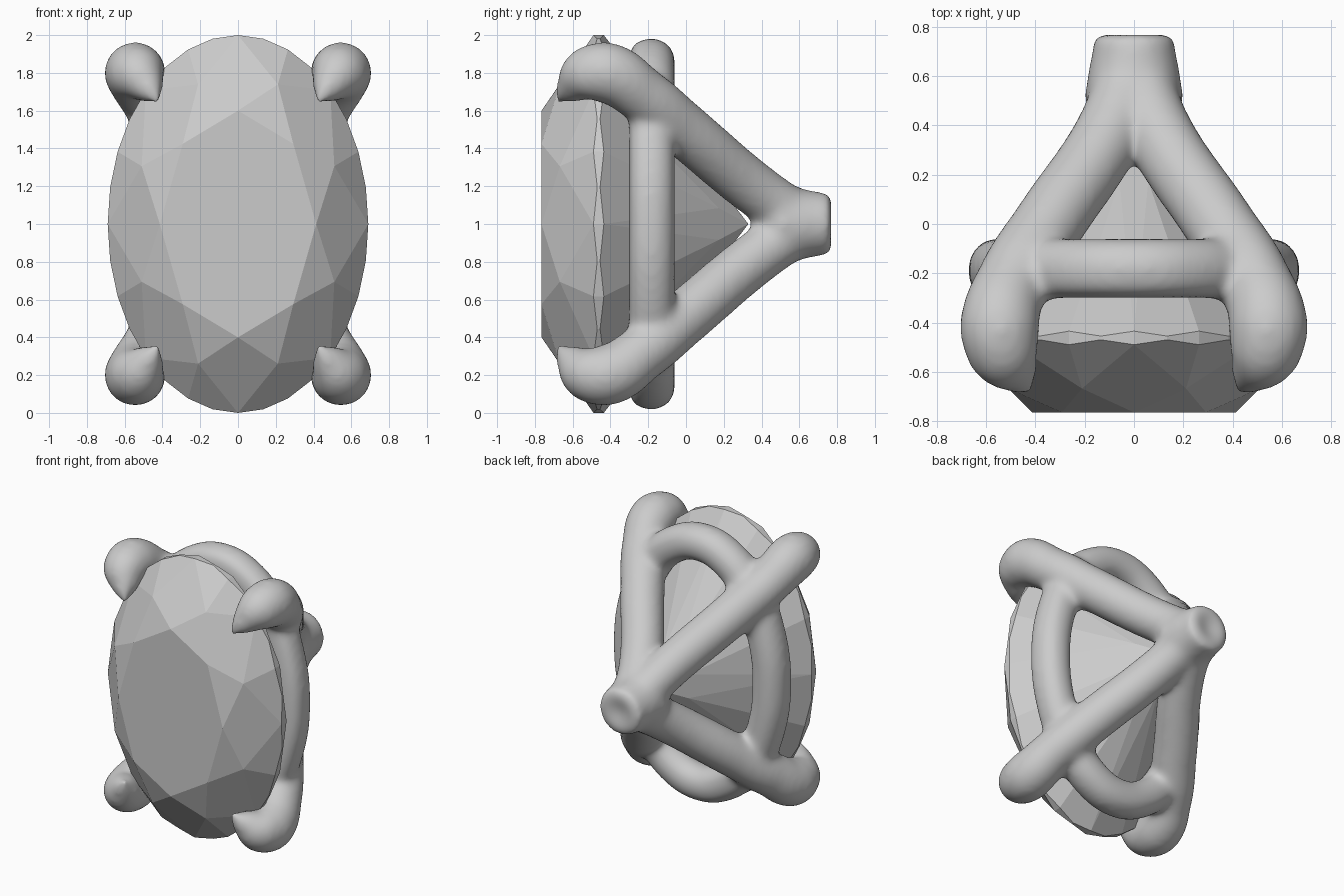
import bpy, bmesh
from math import sin, cos, pi

if "Cube" in bpy.data.objects:
    bpy.data.objects.remove(bpy.data.objects["Cube"])

A, B = 0.69, 1.0            # oval half width and half height


def oval(bm, deg, r, y):
    t = deg * pi / 180
    return bm.verts.new((A * r * sin(t), y, 1 + B * r * cos(t)))


# Faceted oval stone
bm = bmesh.new()
table = [oval(bm, 45 * k, 0.6, -0.765) for k in range(8)]
star = [oval(bm, 45 * k + 22.5, 0.8, -0.668) for k in range(8)]
upper = [oval(bm, 11.25 * k, 1, -0.47 if k % 2 else -0.49) for k in range(32)]
lower = [oval(bm, 11.25 * k, 1, -0.455 if k % 2 else -0.435) for k in range(32)]
pav = [oval(bm, 45 * k + 22.5, 0.22, 0.174) for k in range(8)]
culet = bm.verts.new((0, 0.33, 1))
bm.faces.new(table)
for k in range(8):
    n, g = (k + 1) % 8, 4 * k
    g4 = (g + 4) % 32
    bm.faces.new((table[k], table[n], star[k]))
    bm.faces.new((table[k], star[k], upper[g], star[k - 1]))
    bm.faces.new((culet, pav[k], lower[g], pav[k - 1]))
    for ring, mid in ((upper, star[k]), (lower, pav[k])):
        bm.faces.new((mid, ring[g], ring[g + 1], ring[g + 2]))
        bm.faces.new((mid, ring[g + 2], ring[g + 3], ring[g4]))
for i in range(32):
    j = (i + 1) % 32
    bm.faces.new((upper[i], upper[j], lower[j], lower[i]))
bmesh.ops.recalc_face_normals(bm, faces=bm.faces)
me = bpy.data.meshes.new("oval_gem")
bm.to_mesh(me)
bm.free()
bpy.context.collection.objects.link(bpy.data.objects.new("oval_gem", me))

# Setting: round tubes of varying radius
cu = bpy.data.curves.new("setting", 'CURVE')
cu.dimensions = '3D'
cu.bevel_depth = 1.0
cu.bevel_resolution = 6
cu.resolution_u = 10
cu.use_fill_caps = True


def tube(points, cyclic=False):
    s = cu.splines.new('BEZIER')
    s.bezier_points.add(len(points) - 1)
    s.use_cyclic_u = cyclic
    for p, (x, y, z, r) in zip(s.bezier_points, points):
        p.co = (x, y, z)
        p.radius = r
        p.handle_left_type = p.handle_right_type = 'AUTO'


# Four prongs, mirrored in x and about z = 1 (z given from the centre)
prong = [(0.01, 0.60, 0.02, 0.14), (0.10, 0.37, 0.18, 0.144), (0.345, 0.0, 0.49, 0.148),
         (0.495, -0.24, 0.69, 0.15), (0.545, -0.42, 0.80, 0.166), (0.525, -0.53, 0.785, 0.15),
         (0.475, -0.61, 0.72, 0.092), (0.42, -0.69, 0.64, 0.012)]
for sx in (1, -1):
    for sz in (1, -1):
        tube([(sx * x, y, 1 + sz * z, r) for x, y, z, r in prong])
# Back stub
tube([(0, 0.35, 1, 0.12), (0, 0.5, 1, 0.205), (0, 0.6, 1, 0.192), (0, 0.7, 1, 0.172),
      (0, 0.77, 1, 0.165)])
# Oval seat ring: a round core with two thinner tubes that square off its outer side
for a, b, y, r in ((0.55, 0.86, -0.18, 0.125), (0.585, 0.892, -0.212, 0.088),
                   (0.57, 0.872, -0.15, 0.09)):
    tube([(a * sin(k * pi / 8), y, 1 + b * cos(k * pi / 8), r) for k in range(16)], True)

setting = bpy.data.objects.new("prong_setting", cu)
bpy.context.collection.objects.link(setting)
bpy.context.view_layer.objects.active = setting
setting.select_set(True)
bpy.ops.object.convert(target='MESH')
setting = bpy.context.object

# Fuse the tubes and soften the joints
rm = setting.modifiers.new("fuse", 'REMESH')
rm.mode = 'VOXEL'
rm.voxel_size = 0.018
sm = setting.modifiers.new("soften", 'SMOOTH')
sm.factor = 0.5
sm.iterations = 30
for m in ("fuse", "soften"):
    bpy.ops.object.modifier_apply(modifier=m)

# Shallow dimple in the back end
for v in setting.data.vertices:
    d = (v.co.x ** 2 + (v.co.z - 1) ** 2) ** 0.5
    if v.co.y > 0.7 and d < 0.12:
        v.co.y -= 0.015 * cos(d / 0.12 * pi / 2) ** 2
bpy.ops.object.shade_smooth_by_angle(angle=pi / 3)
